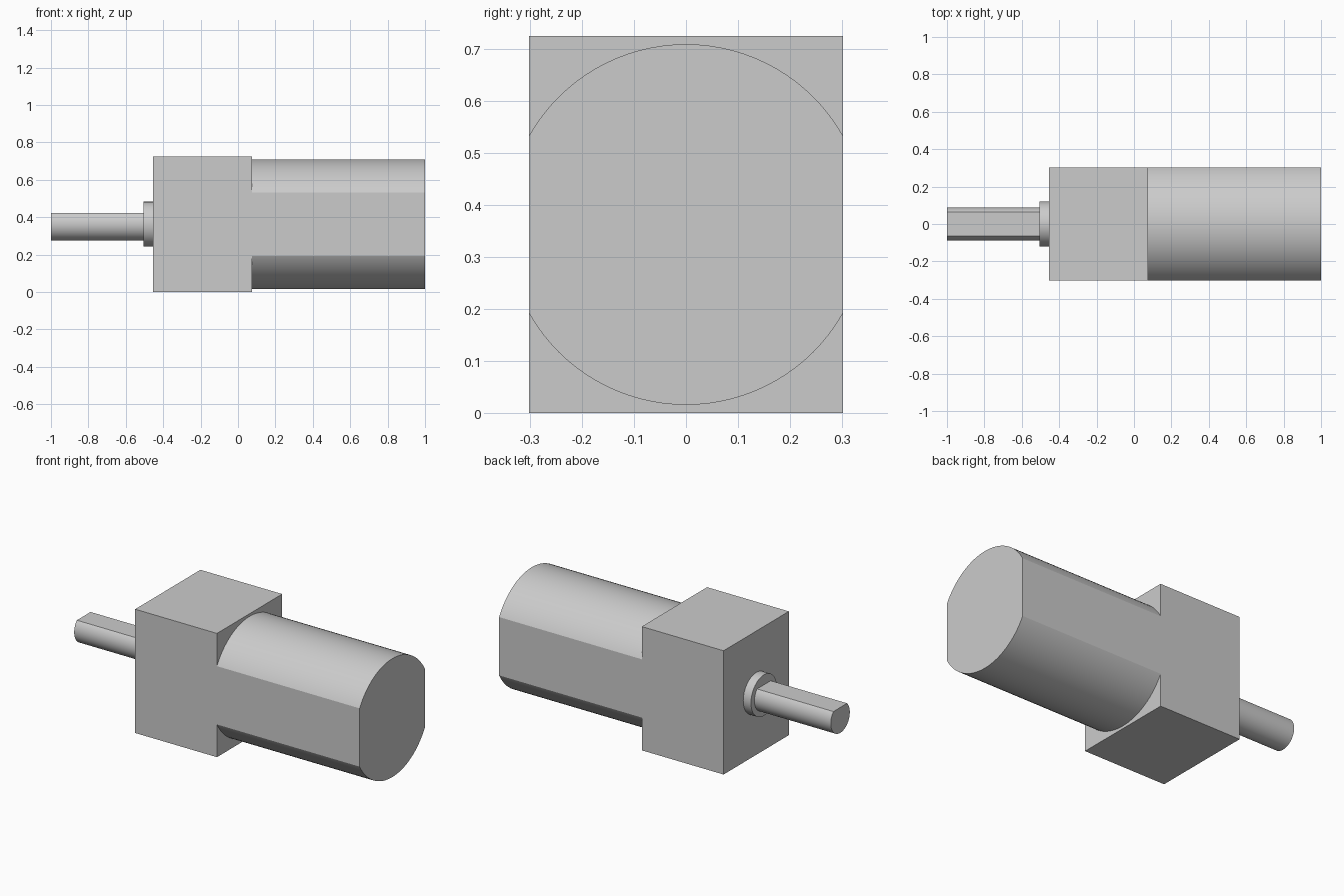
import bpy
import bmesh
from math import pi, radians
from mathutils import Matrix, Vector

if "Cube" in bpy.data.objects:
    bpy.data.objects.remove(bpy.data.objects["Cube"], do_unlink=True)

AXIS_Z = 0.3625      # height of the common shaft axis
HALF_DEPTH = 0.302   # half depth of the gearbox and of the motor flats

grey = bpy.data.materials.new("plain grey")
grey.use_nodes = True
colour = (0.6, 0.6, 0.6, 1)
grey.diffuse_color = colour
grey.node_tree.nodes["Principled BSDF"].inputs["Base Color"].default_value = colour


def finish(name, bm, x0, x1):
    """Turn a bmesh centred on the axis into a named, shaded object."""
    bmesh.ops.recalc_face_normals(bm, faces=bm.faces[:])
    mesh = bpy.data.meshes.new(name)
    bm.to_mesh(mesh)
    bm.free()
    mesh.materials.append(grey)
    obj = bpy.data.objects.new(name, mesh)
    obj.location = ((x0 + x1) / 2, 0, AXIS_Z)
    bpy.context.collection.objects.link(obj)
    bpy.ops.object.select_all(action="DESELECT")
    obj.select_set(True)
    bpy.context.view_layer.objects.active = obj
    bpy.ops.object.shade_smooth_by_angle(angle=radians(15))


def rod(name, x0, x1, radius, flats=()):
    """Cylinder along x, with flats cut at (direction, distance)."""
    bm = bmesh.new()
    bmesh.ops.create_cone(bm, cap_ends=True, segments=96, radius1=radius,
                          radius2=radius, depth=x1 - x0,
                          matrix=Matrix.Rotation(pi / 2, 4, "Y"))
    for direction, distance in flats:
        normal = Vector(direction)
        bmesh.ops.bisect_plane(bm, geom=bm.verts[:] + bm.edges[:] + bm.faces[:],
                               plane_co=normal * distance, plane_no=normal,
                               clear_outer=True)
        rim = [e for e in bm.edges if e.is_boundary]
        bmesh.ops.holes_fill(bm, edges=rim, sides=0)
    finish(name, bm, x0, x1)


# Gearbox block
box = bmesh.new()
bmesh.ops.create_cube(box, size=1)
bmesh.ops.scale(box, vec=(0.53, 2 * HALF_DEPTH, 2 * AXIS_Z), verts=box.verts[:])
finish("gearbox", box, -0.455, 0.075)

# Motor can, flattened front and back flush with the gearbox
rod("motor_can", 0.075, 1, 0.347,
    [((0, side, 0), HALF_DEPTH) for side in (-1, 1)])

# Bearing collar and D-shaped output shaft
rod("bearing_collar", -0.505, -0.455, 0.12)
rod("output_shaft", -1, -0.505, 0.088, [((0, 0, 1), 0.061)])
